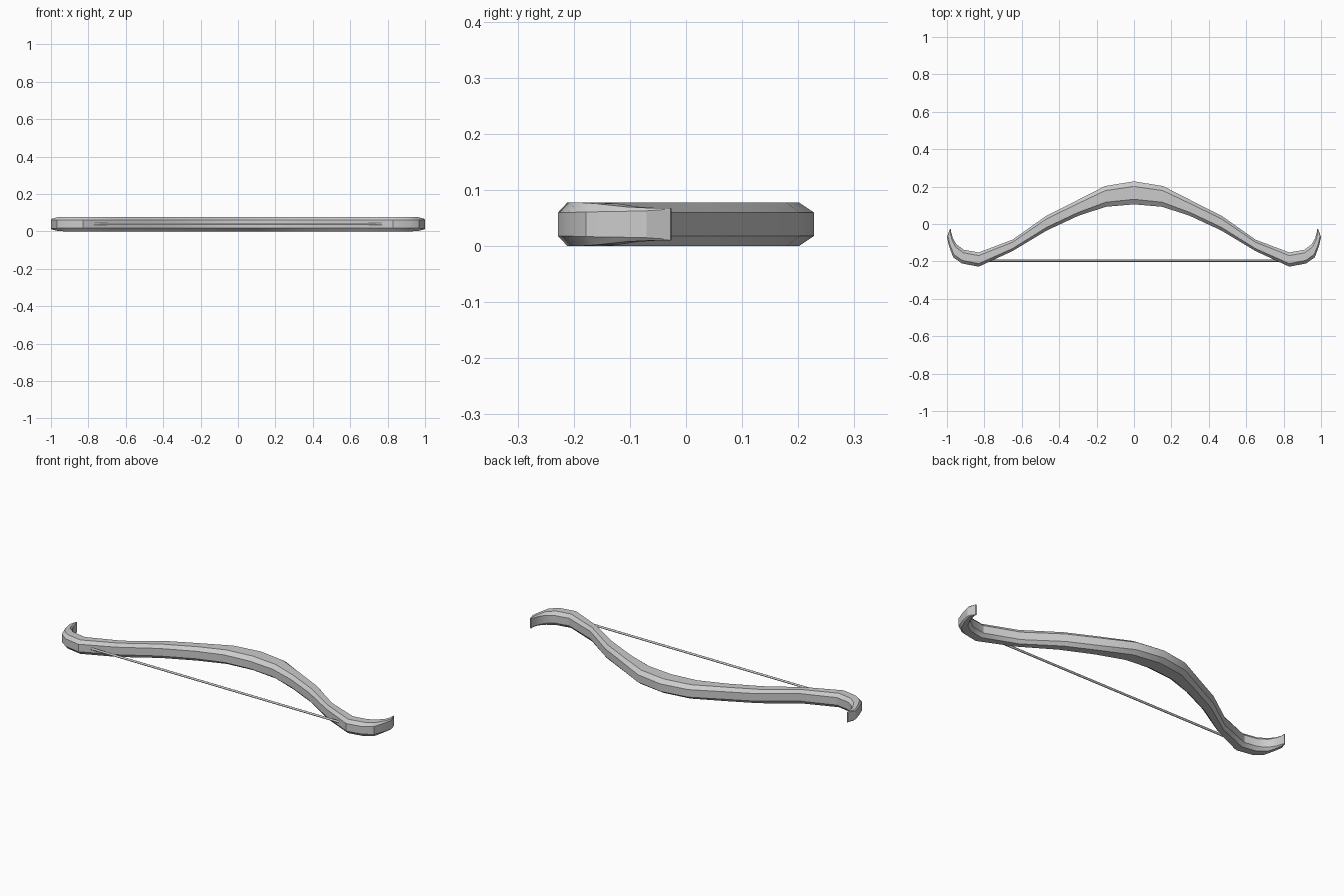
import bpy, math

if "Cube" in bpy.data.objects:
    bpy.data.objects.remove(bpy.data.objects["Cube"])

ZC = 0.039  # mid-height of the bow

# Stations on the right half: back (x, y), belly (x, y), half height, flat half height
HALF = [
    ((0.00, 0.228), (0.00, 0.105), 0.039, 0.021),
    ((0.155, 0.203), (0.15, 0.092), 0.039, 0.021),
    ((0.315, 0.121), (0.295, 0.045), 0.039, 0.021),
    ((0.47, 0.043), (0.465, -0.034), 0.039, 0.021),
    ((0.65, -0.084), (0.65, -0.145), 0.039, 0.021),
    ((0.83, -0.152), (0.83, -0.228), 0.039, 0.021),
    ((0.91, -0.138), (0.92, -0.211), 0.039, 0.021),
    ((0.95, -0.108), (0.967, -0.178), 0.037, 0.022),
    ((0.969, -0.075), (0.99, -0.115), 0.031, 0.023),
    ((0.977, -0.045), (1.00, -0.07), 0.029, 0.024),
    ((0.979, -0.026), (0.985, -0.028), 0.029, 0.027),
]


def section(back, belly, h, a, side):
    # eight-sided ring between the back and belly points
    c = 0.22
    ring = [(0, -a), (c, -h), (1 - c, -h), (1, -a), (1, a), (1 - c, h), (c, h), (0, a)]
    return [(side * (back[0] + t * (belly[0] - back[0])),
             back[1] + t * (belly[1] - back[1]), ZC + z) for t, z in ring]


# Bow limbs and grip as one lofted body
rings = [section(*s, -1) for s in reversed(HALF[1:])] + [section(*s, 1) for s in HALF]
verts = [v for r in rings for v in r]
faces = []
for i in range(len(rings) - 1):
    for j in range(8):
        k = (j + 1) % 8
        faces.append((i * 8 + j, i * 8 + k, (i + 1) * 8 + k, (i + 1) * 8 + j))
last = (len(rings) - 1) * 8
faces.append(tuple(reversed(range(8))))
faces.append(tuple(range(last, last + 8)))
mesh = bpy.data.meshes.new("bow_body")
mesh.from_pydata(verts, [], faces)
bow = bpy.data.objects.new("bow_body", mesh)
bpy.context.collection.objects.link(bow)
bpy.context.view_layer.objects.active = bow
bow.select_set(True)
bpy.ops.object.mode_set(mode='EDIT')
bpy.ops.mesh.select_all(action='SELECT')
bpy.ops.mesh.normals_make_consistent(inside=False)
bpy.ops.object.mode_set(mode='OBJECT')
bpy.ops.object.shade_smooth_by_angle(angle=math.radians(30))

# Bowstring between the limbs
bpy.ops.mesh.primitive_cylinder_add(vertices=8, radius=0.006, depth=1.6,
                                    location=(0, -0.196, ZC),
                                    rotation=(0, math.pi / 2, 0))
bpy.context.object.name = "bow_string"
bpy.ops.object.shade_smooth_by_angle(angle=math.radians(50))
